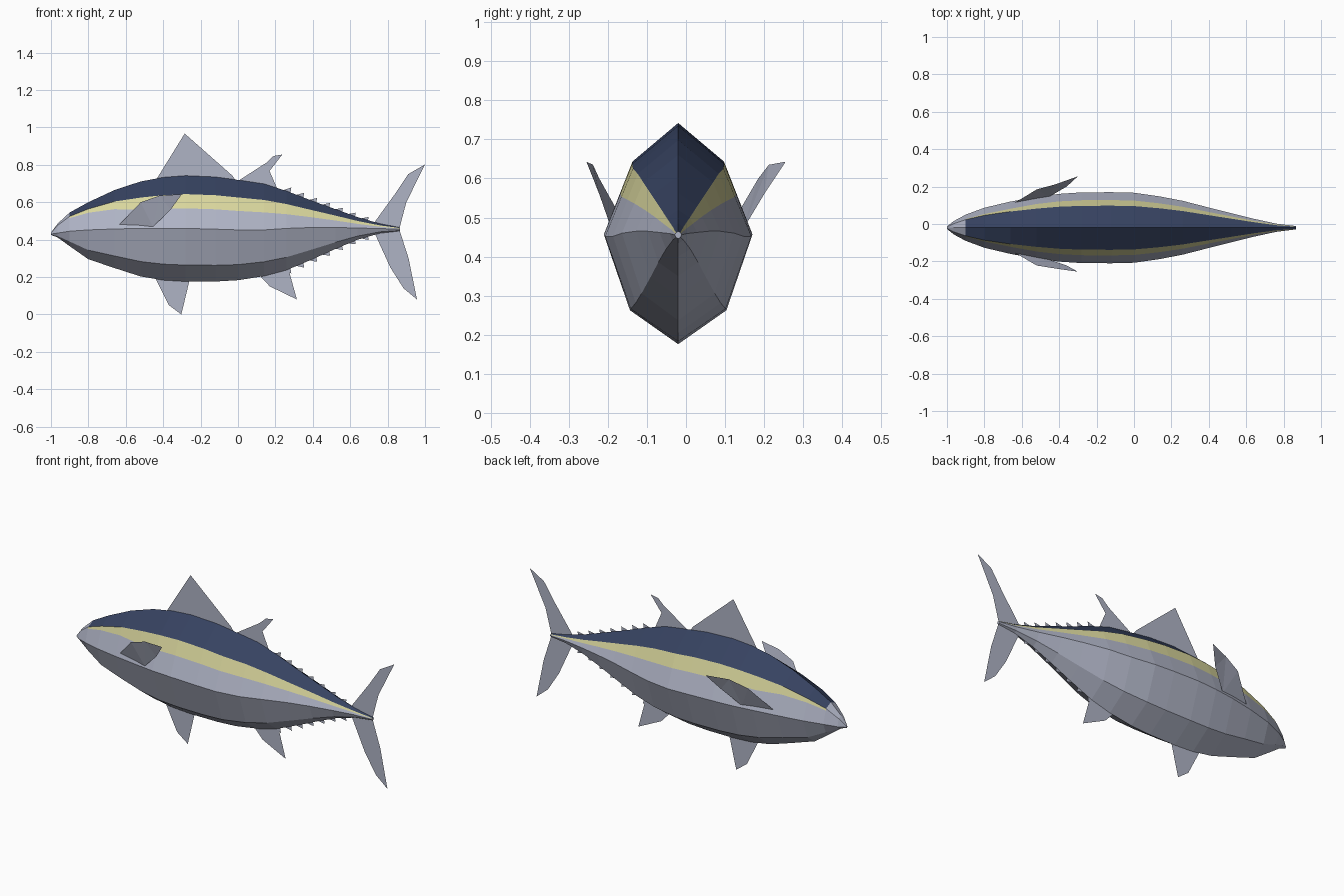
import bpy, bmesh

YC = -0.02  # body mid-plane


def material(name, rgb):
    m = bpy.data.materials.new(name)
    m.diffuse_color = (*rgb, 1)
    return m


SILVER = material("silver", (0.43, 0.455, 0.56))
BLUE = material("dark blue", (0.037, 0.055, 0.118))
YELLOW = material("pale yellow", (0.70, 0.68, 0.34))


def add_object(name, bm, mats):
    me = bpy.data.meshes.new(name)
    bm.to_mesh(me)
    bm.free()
    for m in mats:
        me.materials.append(m)
    ob = bpy.data.objects.new(name, me)
    bpy.context.collection.objects.link(ob)
    return ob


# Body sections: x, top z, widest z, bottom z, half width
SECTIONS = [
    (-1.00, 0.437, 0.430, 0.425, 0.006),
    (-0.965, 0.485, 0.435, 0.412, 0.035),
    (-0.90, 0.545, 0.445, 0.365, 0.070),
    (-0.80, 0.600, 0.452, 0.295, 0.107),
    (-0.66, 0.665, 0.457, 0.248, 0.140),
    (-0.52, 0.711, 0.460, 0.203, 0.165),
    (-0.40, 0.733, 0.460, 0.183, 0.181),
    (-0.28, 0.742, 0.460, 0.176, 0.189),
    (-0.12, 0.735, 0.456, 0.176, 0.190),
    (0.00, 0.719, 0.452, 0.183, 0.187),
    (0.14, 0.698, 0.452, 0.205, 0.167),
    (0.26, 0.660, 0.460, 0.237, 0.144),
    (0.40, 0.606, 0.465, 0.296, 0.108),
    (0.52, 0.563, 0.465, 0.350, 0.078),
    (0.64, 0.520, 0.462, 0.400, 0.048),
    (0.76, 0.485, 0.459, 0.434, 0.022),
    (0.865, 0.465, 0.456, 0.446, 0.009),
]


def half_ring(top, mid, bot, w, x):
    head = max(0, -0.5 - x)
    up, stripe = 0.65 + 0.35 * head, 0.38 + 0.8 * head
    zu = mid + up * (top - mid)
    zs = mid + stripe * (top - mid)
    ws = w * (1 - 0.38 * stripe / up)
    return [(0, top), (0.62 * w, zu), (ws, zs), (w, mid),
            (0.65 * w, bot + 0.31 * (mid - bot)), (0, bot)]


bm = bmesh.new()
rings = []
for x, top, mid, bot, w in SECTIONS:
    half = half_ring(top, mid, bot, w, x)
    pts = half + [(-y, z) for y, z in half[-2:0:-1]]
    rings.append([bm.verts.new((x, YC + y, z)) for y, z in pts])
n = len(rings[0])
for s, (a, b) in enumerate(zip(rings, rings[1:])):
    for i in range(n):
        j = (i + 1) % n
        f = bm.faces.new((a[i], a[j], b[j], b[i]))
        # blue back and yellow side stripe start behind the snout
        band = min(i, n - 1 - i)
        f.material_index = (1 if band == 0 else 2 if band == 1 else 0) if s >= 2 else 0
bm.faces.new(rings[0])
bm.faces.new(rings[-1])
bmesh.ops.recalc_face_normals(bm, faces=bm.faces)
add_object("body", bm, [SILVER, BLUE, YELLOW])


def fin(name, polys):
    """Thin sheet made from lists of (x, y, z) outlines."""
    b = bmesh.new()
    for pts in polys:
        b.faces.new([b.verts.new(p) for p in pts])
    bmesh.ops.triangulate(b, faces=b.faces)
    return add_object(name, b, [SILVER])


def flat(pts):
    return [(x, YC, z) for x, z in pts]


# Fins on the mid-plane
fin("first_dorsal_fin", [flat([(-0.45, 0.70), (-0.425, 0.73), (-0.36, 0.83), (-0.285, 0.967),
                               (-0.222, 0.82), (-0.03, 0.742), (0.0, 0.70)])])
fin("second_dorsal_fin", [flat([(0.0, 0.69), (0.01, 0.72), (0.15, 0.81), (0.19, 0.847),
                                (0.237, 0.855), (0.167, 0.765), (0.215, 0.66)])])
fin("pelvic_fin", [flat([(-0.45, 0.21), (-0.43, 0.17), (-0.37, 0.05), (-0.303, 0.0),
                         (-0.295, 0.13), (-0.255, 0.20)])])
fin("anal_fin", [flat([(0.10, 0.225), (0.17, 0.15), (0.315, 0.08), (0.24, 0.205),
                       (0.265, 0.26)])])
fin("tail_fin", [
    flat([(0.72, 0.47), (0.735, 0.50), (0.84, 0.645), (0.91, 0.75), (1.0, 0.802),
          (0.90, 0.60), (0.862, 0.456)]),
    flat([(0.72, 0.47), (0.862, 0.456), (0.912, 0.30), (0.957, 0.08), (0.885, 0.14),
          (0.815, 0.25), (0.735, 0.425)])])


# Finlets along the rear back and belly
def edge_z(x, col):
    for a, b in zip(SECTIONS, SECTIONS[1:]):
        if a[0] <= x <= b[0]:
            return a[col] + (b[col] - a[col]) * (x - a[0]) / (b[0] - a[0])


for name, col, sign in (("upper_finlets", 1, 1), ("lower_finlets", 3, -1)):
    polys = []
    for k in range(7):
        x = 0.235 + 0.069 * k
        h = 0.028 - 0.0015 * k
        polys.append(flat([(x, edge_z(x, col) - sign * 0.006),
                           (x + 0.05, edge_z(x + 0.05, col) + sign * h),
                           (x + 0.045, edge_z(x + 0.045, col) - sign * 0.006)]))
    fin(name, polys)

# Pectoral fins, same side outline with slightly different spread
OUTLINE = [(-0.635, 0.48), (-0.52, 0.60), (-0.42, 0.635), (-0.30, 0.643),
           (-0.36, 0.56), (-0.455, 0.468)]
for name, ys in (("left_pectoral_fin", (0.115, 0.185, 0.212, 0.255, 0.20, 0.145)),
                 ("right_pectoral_fin", (-0.155, -0.222, -0.238, -0.255, -0.222, -0.19))):
    fin(name, [[(x, y, z) for (x, z), y in zip(OUTLINE, ys)]])
